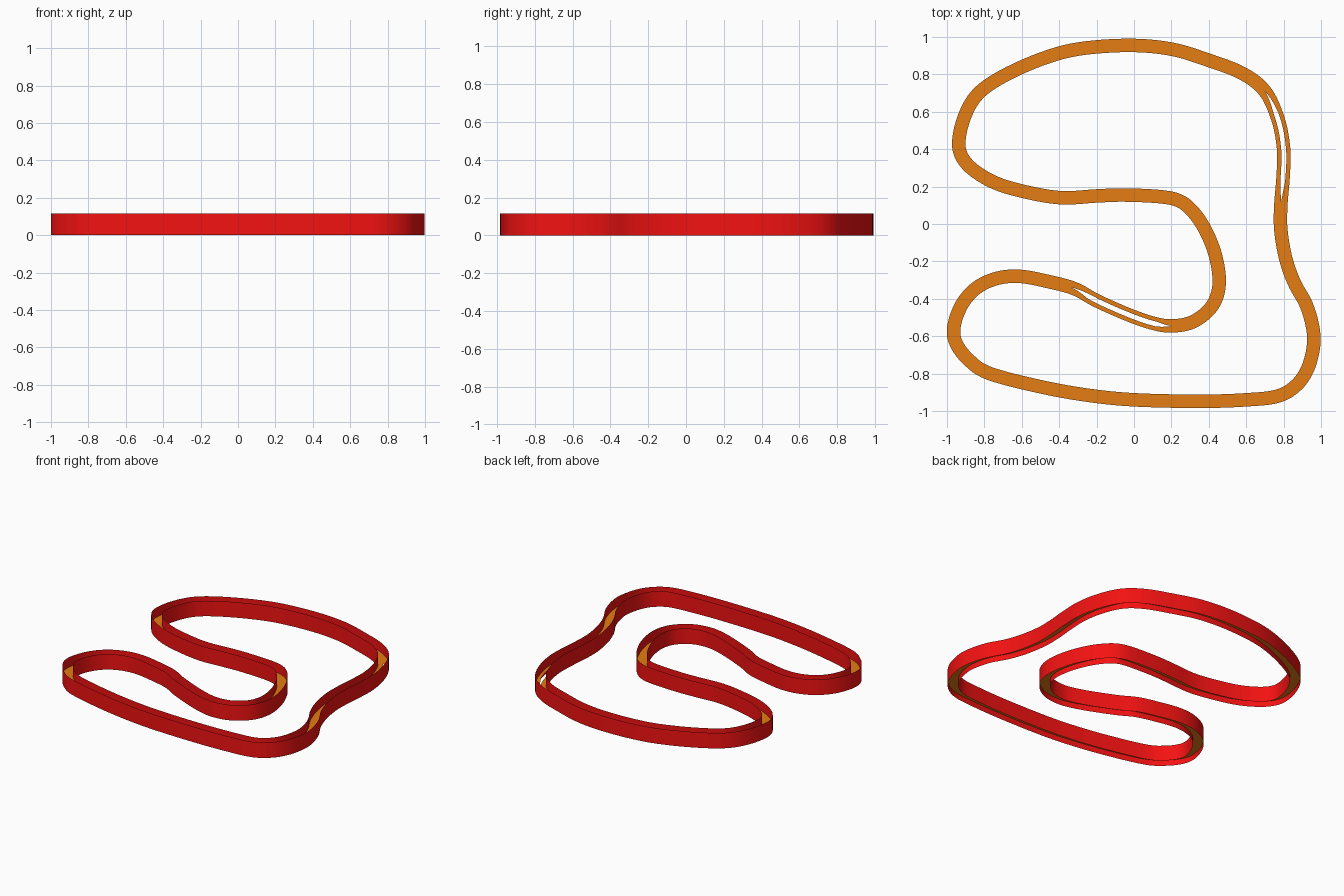
import bpy
from mathutils import Vector

if "Cube" in bpy.data.objects:
    bpy.data.objects.remove(bpy.data.objects["Cube"])

HALF = 0.036      # half the channel width
HEIGHT = 0.115    # wall height
FLOOR_Z = 0.042   # recessed floor level
SLOT = 0.013      # half the slot width
STEPS = 6         # samples between path points

# Centre line of the winding loop, clockwise from the back
PATH = [(-0.03, .955), (.2, .935), (.4, .875), (.58, .805), (.7, .71), (.77, .56),
        (.80, .4), (.797, .25), (.785, .1), (.785, -.03), (.81, -.18), (.855, -.31),
        (.92, -.43), (.955, -.55), (.96, -.65), (.93, -.77), (.87, -.86), (.77, -.92),
        (.6, -.94), (.35, -.948), (0, -.94), (-.25, -.915), (-.5, -.87), (-.77, -.80),
        (-.88, -.73), (-.95, -.64), (-.963, -.55), (-.92, -.43), (-.84, -.34),
        (-.73, -.29), (-.61, -.28), (-.47, -.305), (-.32, -.345), (-.2, -.41),
        (-.03, -.485), (.1, -.53), (.2, -.545), (.31, -.525), (.4, -.46), (.445, -.38),
        (.455, -.28), (.43, -.15), (.38, -.03), (.32, .06), (.25, .12), (.15, .145),
        (-.05, .155), (-.2, .15), (-.38, .14), (-.55, .165), (-.73, .215), (-.86, .29),
        (-.925, .37), (-.935, .46), (-.9, .59), (-.83, .7), (-.7, .79), (-.5, .88),
        (-.3, .935)]
SLOT_RANGES = [(4.0, 7.9), (31.9, 36.0)]   # slotted stretches, in path-point units


def material(name, color):
    m = bpy.data.materials.new(name)
    m.diffuse_color = (*color, 1)
    m.use_nodes = True
    m.node_tree.nodes["Principled BSDF"].inputs["Base Color"].default_value = m.diffuse_color
    return m


def sample(path):
    """Closed Catmull-Rom samples with their parameter."""
    n, out = len(path), []
    P = [Vector(p) for p in path]
    for i in range(n):
        a, b, c, d = P[i - 1], P[i], P[(i + 1) % n], P[(i + 2) % n]
        for k in range(STEPS):
            t = k / STEPS
            out.append((i + t, 0.5 * (2 * b + (c - a) * t + (2 * a - 5 * b + 4 * c - d) * t * t
                                      + (3 * b - a - 3 * c + d) * t ** 3)))
    return out


pts = sample(PATH)
N = len(pts)
normals = []
for i in range(N):
    t = (pts[(i + 1) % N][1] - pts[i - 1][1]).normalized()
    normals.append(Vector((-t.y, t.x)))      # points to the outside of the clockwise loop


def slot_width(u):
    for a, b in SLOT_RANGES:
        if a < u < b:
            return SLOT * min(1, (u - a) / 0.8, (b - u) / 0.8)
    return 0.0


def ribbon(name, edge_a, edge_b, mat):
    """Closed band between two edges; each edge gives (offset, z) for a path parameter."""
    verts, faces = [], []
    for (u, p), n in zip(pts, normals):
        for edge in (edge_a, edge_b):
            off, z = edge(u)
            q = p + n * off
            verts.append((q.x, q.y, z))
    for i in range(N):
        j = (i + 1) % N
        faces.append((2 * i, 2 * i + 1, 2 * j + 1, 2 * j))
    me = bpy.data.meshes.new(name)
    me.from_pydata(verts, [], faces)
    me.polygons.foreach_set("use_smooth", [True] * len(faces))
    me.materials.append(mat)
    ob = bpy.data.objects.new(name, me)
    bpy.context.collection.objects.link(ob)
    return ob


red = material("wall_red", (0.9, 0.006, 0.006))
orange = material("floor_orange", (0.78, 0.2, 0.006))

# Thin upright walls on both sides of the channel
ribbon("outer_wall", lambda u: (HALF, HEIGHT), lambda u: (HALF, 0), red)
ribbon("inner_wall", lambda u: (-HALF, 0), lambda u: (-HALF, HEIGHT), red)

# Recessed floor in two halves that part along the slotted stretches
ribbon("outer_floor", lambda u: (slot_width(u), FLOOR_Z), lambda u: (HALF, FLOOR_Z), orange)
ribbon("inner_floor", lambda u: (-HALF, FLOOR_Z), lambda u: (-slot_width(u), FLOOR_Z), orange)
